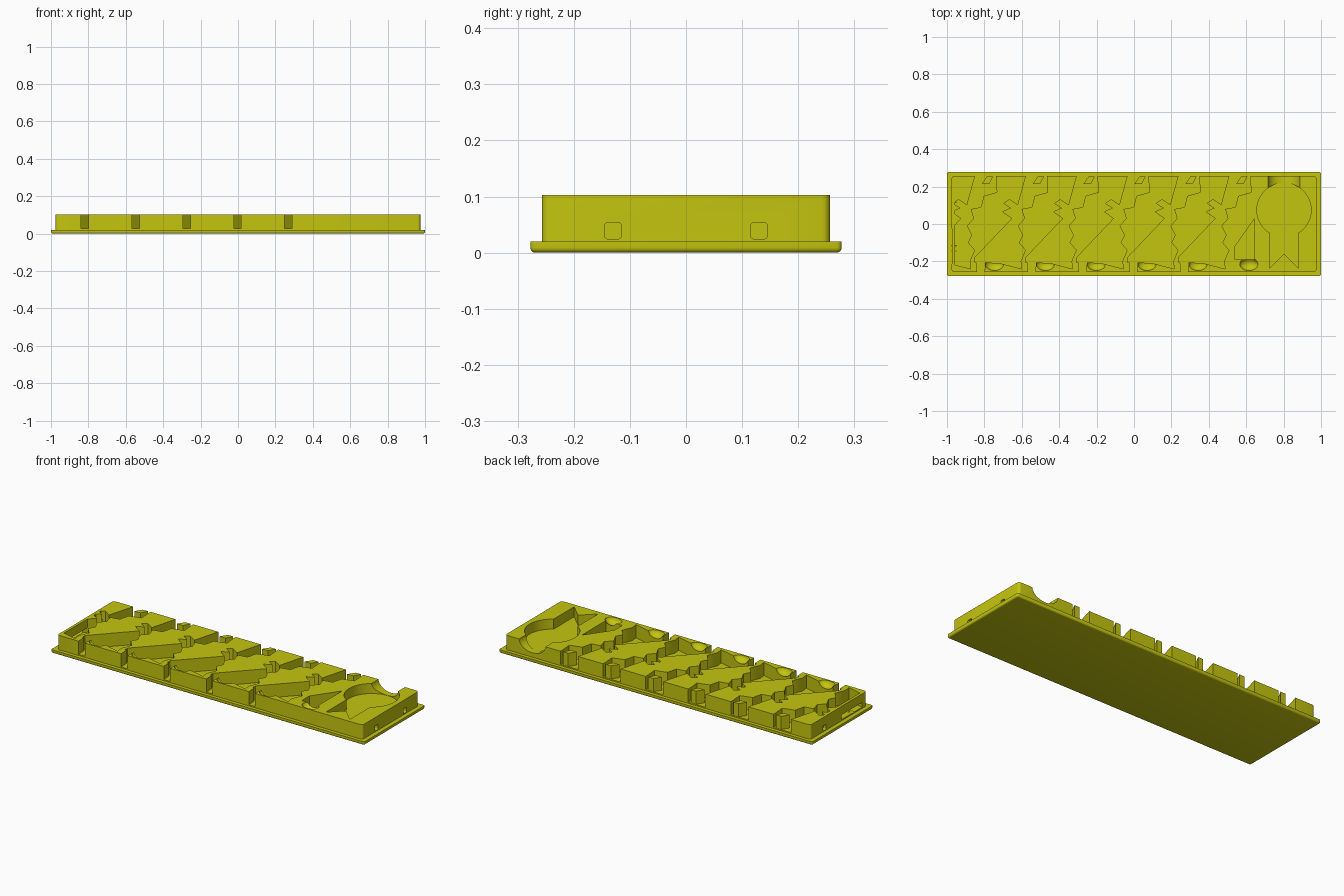
import bpy, bmesh
from math import sin, cos, radians
from mathutils import Matrix

if "Cube" in bpy.data.objects:
    bpy.data.objects.remove(bpy.data.objects["Cube"])

yellow = bpy.data.materials.new("mustard yellow")
yellow.use_nodes = True
tone = (0.56, 0.56, 0.005, 1)
yellow.diffuse_color = tone
yellow.node_tree.nodes["Principled BSDF"].inputs["Base Color"].default_value = tone

TOP, FLOOR, PITCH, FIRST = 0.103, 0.027, 0.272, -0.786


def finish(name, bm):
    bmesh.ops.recalc_face_normals(bm, faces=bm.faces)
    mesh = bpy.data.meshes.new(name)
    bm.to_mesh(mesh)
    bm.free()
    mesh.materials.append(yellow)
    obj = bpy.data.objects.new(name, mesh)
    bpy.context.collection.objects.link(obj)
    return obj


def add_prism(bm, outline, z0, z1, dx=0):
    low = [bm.verts.new((x + dx, y, z0)) for x, y in outline]
    high = [bm.verts.new((x + dx, y, z1)) for x, y in outline]
    bm.faces.new(low)
    bm.faces.new(high)
    for i in range(len(low)):
        j = (i + 1) % len(low)
        bm.faces.new((low[i], low[j], high[j], high[i]))


def add_box(bm, centre, size):
    place = Matrix.Translation(centre) @ Matrix.Diagonal((*size, 1))
    return bmesh.ops.create_cube(bm, size=1, matrix=place)["verts"]


def round_edges(bm, test, radius):
    edges = [e for e in bm.edges if test(*[v.co for v in e.verts])]
    bmesh.ops.bevel(bm, geom=edges, offset=radius, segments=4, profile=0.5, affect='EDGES')


def cut(target, bm):
    cutter = finish("cutter", bm)
    cutter.hide_render = True
    mod = target.modifiers.new("cut", 'BOOLEAN')
    mod.operation, mod.solver, mod.object = 'DIFFERENCE', 'EXACT', cutter
    graph = bpy.context.evaluated_depsgraph_get()
    result = bpy.data.meshes.new_from_object(target.evaluated_get(graph))
    target.modifiers.clear()
    target.data = result
    bpy.data.objects.remove(cutter)


# Base plate with a rounded underside
bm = bmesh.new()
add_box(bm, (0, 0, 0.01), (2, 0.555, 0.02))
round_edges(bm, lambda a, b: min(a.z, b.z) < 0.005, 0.009)
finish("base_plate", bm)

# Body block with rounded upright corners
bm = bmesh.new()
add_box(bm, (0, 0, (TOP + 0.012) / 2), (1.95, 0.514, TOP - 0.012))
round_edges(bm, lambda a, b: abs(a.z - b.z) > 0.01, 0.015)
body = finish("tray_body", bm)

# Repeating slanted pockets, open at the back and through a front slot
pocket = [(.22, .3), (.165, .1), (.12, .13), (.09, .11), (.13, .085), (.085, .065),
          (.135, .03), (-.065, -.18), (-.065, -.205), (-.055, -.205), (-.05, -.3),
          (-.015, -.3), (-.01, -.205), (.07, -.21), (.185, -.24), (.18, -.2),
          (.205, -.14), (.17, -.1), (.19, -.06), (.165, -.01), (.2, .03), (.185, .08),
          (.24, .09), (.255, .15), (.325, .17), (.32, .23), (.32, .3)]
bm = bmesh.new()
for k in range(-1, 5):
    add_prism(bm, pocket, FLOOR, 0.2, FIRST + PITCH * k)
add_prism(bm, [(.645, .03), (.54, -.12), (.54, -.19), (.645, -.19)], FLOOR, 0.2)
cut(body, bm)

# Keyhole pocket: a disc with a notched tail
arc = [radians(-58 + 296 * i / 48) for i in range(49)]
keyhole = [(0.145 * cos(a), 0.075 + 0.145 * sin(a)) for a in arc]
keyhole += [(-.077, -.235), (0, -.16), (.077, -.235)]
bm = bmesh.new()
add_prism(bm, keyhole, 0.045, 0.2, 0.802)
cut(body, bm)

# Finger scoop through the back wall
scoop = [(0.085 * cos(radians(a)), 0.06 * sin(radians(a))) for a in range(0, 360, 10)]
bm = bmesh.new()
add_prism(bm, scoop, 0.18, 0.3)
bmesh.ops.transform(bm, verts=bm.verts, matrix=Matrix.Translation((0.802, 0, 0.106))
                    @ Matrix(((1, 0, 0, 0), (0, 0, 1, 0), (0, 1, 0, 0), (0, 0, 0, 1))))
cut(body, bm)

# Small round scoops along the front wall
bm = bmesh.new()
for k in range(6):
    place = Matrix.Translation((FIRST + PITCH * k + 0.04, -0.215, 0.108))
    bmesh.ops.create_uvsphere(bm, u_segments=24, v_segments=12, radius=1,
                              matrix=place @ Matrix.Diagonal((0.05, 0.035, 0.035, 1)))
cut(body, bm)

# Rounded square sockets in both ends
bm = bmesh.new()
for side in (-1, 1):
    for y in (-0.13, 0.13):
        add_box(bm, (side * 0.975, y, 0.039), (0.05, 0.029, 0.029))
round_edges(bm, lambda a, b: abs(a.x - b.x) > 0.01, 0.005)
cut(body, bm)

# Thin wall closing the left end of the first pocket
bm = bmesh.new()
add_box(bm, (-0.966, 0, 0.078), (0.016, 0.48, 0.05))
finish("end_wall", bm)

# Slanted posts standing in the back openings
post = [(-.027, .215), (.0, .255), (.033, .255), (.012, .215)]
bm = bmesh.new()
for k in range(6):
    add_prism(bm, post, 0.015, TOP, FIRST + PITCH * k)
finish("back_posts", bm)

# Smooth rounded areas while keeping crisp edges
for obj in bpy.context.scene.objects:
    obj.select_set(obj.type == 'MESH')
bpy.context.view_layer.objects.active = body
bpy.ops.object.shade_smooth_by_angle(angle=radians(30))
